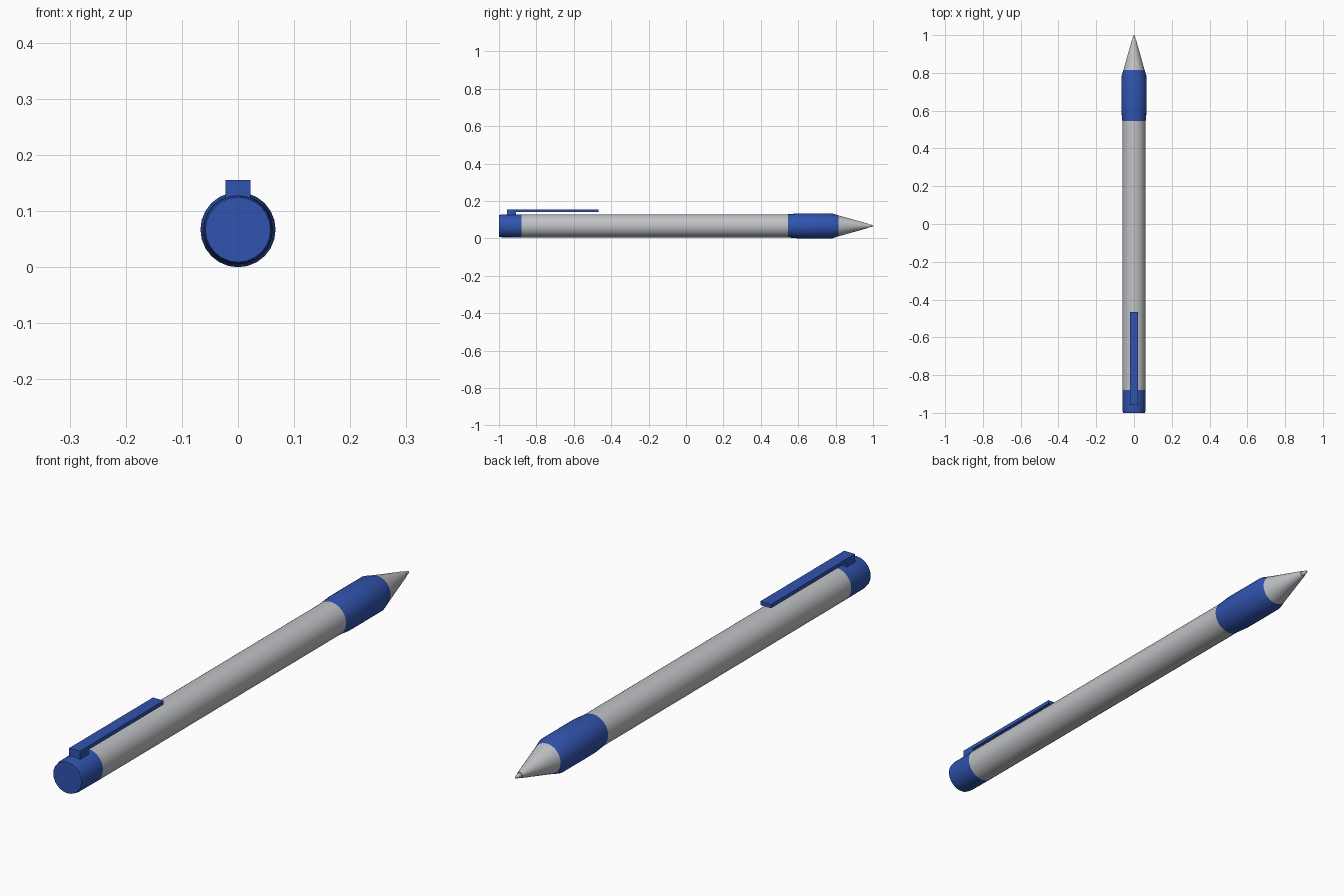
import bpy, bmesh, math
from mathutils import Matrix

cube = bpy.data.objects.get("Cube")
if cube:
    bpy.data.objects.remove(cube, do_unlink=True)

AXIS_Z = 0.067
SIDES = 24


def make_material(name, rgb):
    mat = bpy.data.materials.new(name)
    mat.use_nodes = True
    mat.diffuse_color = (*rgb, 1)
    mat.node_tree.nodes["Principled BSDF"].inputs["Base Color"].default_value = (*rgb, 1)
    return mat


blue = make_material("blue plastic", (0.03, 0.088, 0.43))
grey = make_material("light grey", (0.53, 0.54, 0.56))


def finish(name, bm, mat, smooth):
    bmesh.ops.recalc_face_normals(bm, faces=bm.faces)
    mesh = bpy.data.meshes.new(name)
    bm.to_mesh(mesh)
    bm.free()
    mesh.materials.append(mat)
    obj = bpy.data.objects.new(name, mesh)
    bpy.context.collection.objects.link(obj)
    if smooth:
        bpy.ops.object.select_all(action="DESELECT")
        obj.select_set(True)
        bpy.context.view_layer.objects.active = obj
        bpy.ops.object.shade_smooth_by_angle(angle=math.radians(30))
    return obj


def lathe(name, profile, mat):
    """Turn (y, radius) points about the long axis, with flat end caps."""
    bm = bmesh.new()
    rings = []
    for y, r in profile:
        angles = [2 * math.pi * i / SIDES for i in range(SIDES)]
        rings.append([bm.verts.new((r * math.sin(a), y, AXIS_Z + r * math.cos(a))) for a in angles])
    for a, b in zip(rings, rings[1:]):
        for i in range(SIDES):
            j = (i + 1) % SIDES
            bm.faces.new((a[i], a[j], b[j], b[i]))
    bm.faces.new(rings[0])
    bm.faces.new(rings[-1])
    return finish(name, bm, mat, True)


def box(name, half_width, y0, y1, z0, z1, mat):
    bm = bmesh.new()
    place = Matrix.Translation((0, (y0 + y1) / 2, (z0 + z1) / 2))
    scale = Matrix.Diagonal((2 * half_width, y1 - y0, z1 - z0, 1))
    bmesh.ops.create_cube(bm, size=1, matrix=place @ scale)
    return finish(name, bm, mat, False)


# Turned parts from the rear cap to the writing tip
lathe("end_cap", [(-1, 0.058), (-0.985, 0.061), (-0.88, 0.062)], blue)
lathe("barrel", [(-0.88, 0.062), (0.545, 0.062)], grey)
lathe("grip", [(0.545, 0.062), (0.60, 0.067), (0.78, 0.067), (0.815, 0.056)], blue)
lathe("nose_cone", [(0.815, 0.056), (0.975, 0.011)], grey)
lathe("ball_tip", [(0.97, 0.009), (0.992, 0.006), (1, 0.002)], grey)

# Pocket clip
box("clip_mount", 0.022, -0.958, -0.908, 0.115, 0.142, blue)
box("clip_arm", 0.022, -0.958, -0.467, 0.141, 0.155, blue)
